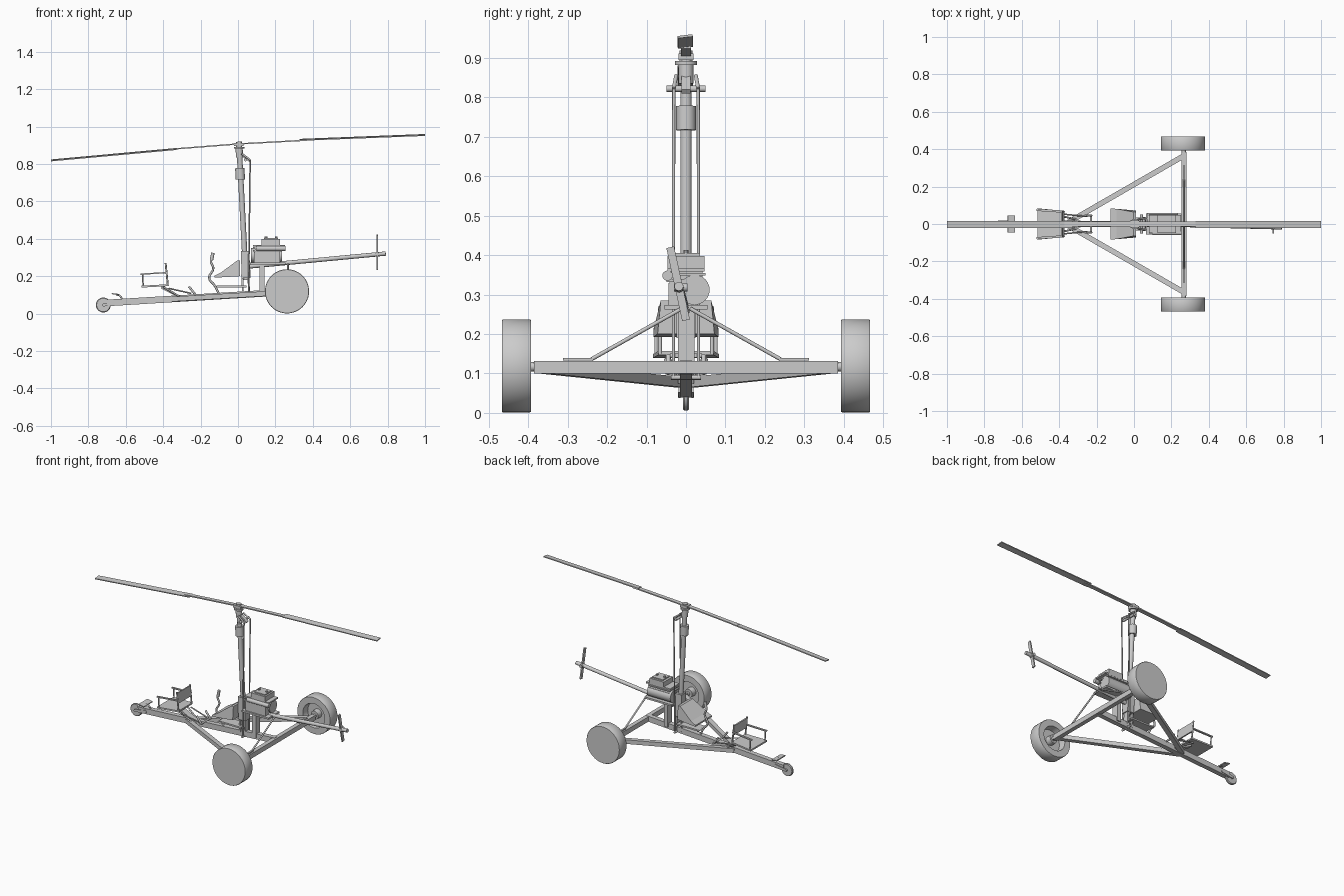
import bpy, bmesh, math
from mathutils import Vector, Matrix

cube = bpy.data.objects.get("Cube")
if cube:
    bpy.data.objects.remove(cube)

grey = bpy.data.materials.new("plain grey")
grey.use_nodes = True
grey.diffuse_color = (0.6, 0.6, 0.6, 1)
grey.node_tree.nodes["Principled BSDF"].inputs["Base Color"].default_value = (0.6, 0.6, 0.6, 1)


def finish(name, bm, smooth=False):
    bmesh.ops.recalc_face_normals(bm, faces=bm.faces)
    mesh = bpy.data.meshes.new(name)
    bm.to_mesh(mesh)
    bm.free()
    mesh.materials.append(grey)
    ob = bpy.data.objects.new(name, mesh)
    bpy.context.collection.objects.link(ob)
    if smooth:
        bpy.ops.object.select_all(action='DESELECT')
        ob.select_set(True)
        bpy.context.view_layer.objects.active = ob
        bpy.ops.object.shade_smooth_by_angle(angle=math.radians(35))
    return ob


def frame(a, b):
    """Matrix whose z runs from a to b and whose x is level, centred between them."""
    a, b = Vector(a), Vector(b)
    d = (b - a).normalized()
    side = d.cross(Vector((0, 0, 1)))
    side = side.normalized() if side.length > 0.3 else Vector((0, 1, 0))
    side = (side - d * side.dot(d)).normalized()
    m = Matrix((side, d.cross(side), d)).transposed().to_4x4()
    m.translation = (a + b) / 2
    return m, (b - a).length


def beam(name, a, b, width, thick, roll=0):
    m, length = frame(a, b)
    bm = bmesh.new()
    bmesh.ops.create_cube(bm, size=1, matrix=m @ Matrix.Rotation(roll, 4, 'Z')
                          @ Matrix.Diagonal((width, thick, length, 1)))
    return finish(name, bm)


def rod(name, a, b, r, r2=None, sides=16):
    m, length = frame(a, b)
    bm = bmesh.new()
    bmesh.ops.create_cone(bm, cap_ends=True, segments=sides, radius1=r,
                          radius2=r if r2 is None else r2, depth=length, matrix=m)
    return finish(name, bm, True)


def block(name, x, y, z):
    bm = bmesh.new()
    mid = [(p[0] + p[1]) / 2 for p in (x, y, z)]
    size = [p[1] - p[0] for p in (x, y, z)]
    bmesh.ops.create_cube(bm, size=1, matrix=Matrix.Translation(mid) @ Matrix.Diagonal((*size, 1)))
    return finish(name, bm)


def tapered(name, outline):
    """Side outline of (x, z, half width) points, closed across y."""
    bm = bmesh.new()
    rings = [[bm.verts.new((x, s * w, z)) for x, z, w in outline] for s in (-1, 1)]
    n = len(outline)
    for ring in rings:
        bm.faces.new(ring)
    for i in range(n):
        j = (i + 1) % n
        bm.faces.new((rings[0][i], rings[0][j], rings[1][j], rings[1][i]))
    return finish(name, bm)


def tube(name, points, r):
    curve = bpy.data.curves.new(name, 'CURVE')
    curve.dimensions = '3D'
    curve.bevel_depth = r
    curve.bevel_resolution = 2
    curve.use_fill_caps = True
    curve.resolution_u = 5
    sp = curve.splines.new('BEZIER')
    sp.bezier_points.add(len(points) - 1)
    for bp, p in zip(sp.bezier_points, points):
        bp.co = p
        bp.handle_left_type = bp.handle_right_type = 'AUTO'
    curve.materials.append(grey)
    ob = bpy.data.objects.new(name, curve)
    bpy.context.collection.objects.link(ob)


def lathe(name, profile, centre, sides=48):
    """Spin (radius, y) points about the y axis."""
    bm = bmesh.new()
    vs = [bm.verts.new((r, y, 0)) for r, y in profile]
    es = [bm.edges.new(pair) for pair in zip(vs, vs[1:])]
    bmesh.ops.spin(bm, geom=vs + es, axis=(0, 1, 0), cent=(0, 0, 0),
                   angle=math.tau, steps=sides)
    bmesh.ops.remove_doubles(bm, verts=bm.verts, dist=1e-5)
    bmesh.ops.translate(bm, verts=bm.verts, vec=centre)
    return finish(name, bm, True)


# Chassis
beam("keel_beam", (-0.70, 0, 0.057), (0.27, 0, 0.116), 0.03, 0.035)
block("axle_beam", (0.254, 0.281), (-0.385, 0.385), (0.1, 0.131))
for s, side in ((-1, "front"), (1, "back")):
    beam(side + "_diagonal_strut", (-0.35, s * 0.01, 0.077), (0.262, s * 0.362, 0.113), 0.028, 0.026)
    rod(side + "_brace_rod", (0.267, s * 0.24, 0.136), (0.267, s * 0.01, 0.265), 0.005)
    beam(side + "_brace_foot", (0.267, s * 0.235, 0.136), (0.267, s * 0.312, 0.136), 0.012, 0.007)
    # Main wheels: flat outside, dished inside
    lathe(side + "_wheel", [(0, s * 0.467), (0.116, s * 0.467), (0.118, s * 0.464), (0.118, s * 0.396),
                            (0.116, s * 0.393), (0.077, s * 0.393), (0.072, s * 0.435),
                            (0.028, s * 0.435), (0.026, s * 0.4), (0, s * 0.4)], (0.262, 0, 0.119))
    rod(side + "_stub_axle", (0.265, s * 0.38, 0.117), (0.265, s * 0.44, 0.117), 0.012)
    beam(side + "_nose_fork", (-0.72, s * 0.016, 0.046), (-0.64, s * 0.016, 0.06), 0.005, 0.016)

# Nose wheel and foot rest
lathe("nose_wheel", [(0, -0.008), (0.036, -0.008), (0.04, -0.004), (0.04, 0.004),
                     (0.036, 0.008), (0, 0.008)], (-0.72, 0, 0.046), 24)
rod("nose_wheel_pin", (-0.72, -0.02, 0.046), (-0.72, 0.02, 0.046), 0.007)
beam("foot_rest_plate", (-0.675, 0, 0.107), (-0.637, 0, 0.101), 0.09, 0.006)
tube("foot_rest_stem", [(-0.655, 0, 0.104), (-0.632, 0, 0.095), (-0.615, 0, 0.066)], 0.005)

# Pilot seat
tapered("seat_pan", [(-0.517, 0.139, 0.084), (-0.372, 0.147, 0.07),
                     (-0.372, 0.157, 0.07), (-0.517, 0.149, 0.084)])
beam("seat_back", (-0.380, 0, 0.2), (-0.387, 0, 0.265), 0.13, 0.008)
beam("seat_support", (-0.41, 0, 0.14), (-0.29, 0, 0.08), 0.04, 0.012)
for s, side in ((-1, "front"), (1, "back")):
    rod(side + "_seat_back_post", (-0.375, s * 0.066, 0.15), (-0.387, s * 0.066, 0.27), 0.005)
    rod(side + "_armrest_post", (-0.507, s * 0.076, 0.145), (-0.51, s * 0.076, 0.21), 0.004)
    beam(side + "_armrest", (-0.52, s * 0.076, 0.211), (-0.378, s * 0.066, 0.219), 0.012, 0.007)
    rod(side + "_seat_leg", (-0.4, s * 0.045, 0.143), (-0.31, s * 0.025, 0.09), 0.005)
    # Rear foot pedals and linkage
    rod(side + "_pedal", (-0.227, s * 0.045, 0.1), (-0.262, s * 0.045, 0.145), 0.006)
    rod(side + "_pedal_rail", (-0.37, s * 0.052, 0.135), (-0.25, s * 0.04, 0.108), 0.004)
rod("pedal_bar", (-0.23, -0.052, 0.103), (-0.23, 0.052, 0.103), 0.006)

# Control stick and floor linkage
tube("control_stick", [(-0.1, 0, 0.1), (-0.125, 0, 0.15), (-0.154, 0, 0.19), (-0.132, 0, 0.243),
                       (-0.145, 0, 0.28), (-0.137, 0, 0.3)], 0.006)
rod("stick_grip", (-0.142, 0, 0.285), (-0.134, 0, 0.325), 0.009)
rod("stick_pivot", (-0.11, -0.04, 0.145), (-0.11, 0.04, 0.145), 0.006)
block("linkage_tray", (-0.11, 0.045), (-0.035, 0.035), (0.14, 0.15))
rod("lower_linkage_bar", (0.055, -0.038, 0.09), (0.055, 0.038, 0.09), 0.006)

# Rear seat hopper
tapered("rear_seat_hopper", [(-0.125, 0.192, 0.083), (0.012, 0.2, 0.072), (0.012, 0.285, 0.064),
                             (-0.003, 0.285, 0.064), (-0.093, 0.218, 0.081), (-0.125, 0.202, 0.083)])

# Mast
for x in (0.022, 0.055):
    beam("mast_foot_bar", (x + 0.005, 0, 0.095), (x, 0, 0.21), 0.034, 0.01)
tapered("mast_socket", [(0.02, 0.19, 0.024), (0.068, 0.19, 0.024), (0.06, 0.335, 0.024), (0.015, 0.335, 0.024)])
rod("mast_tube", (0.043, 0, 0.18), (0.008, 0, 0.85), 0.0145, sides=24)
rod("mast_collar", (0.0125, 0, 0.717), (0.0095, 0, 0.778), 0.025, sides=24)

# Rotor head and control rods
rod("tilt_bar", (0.04, -0.05, 0.822), (0.04, 0.05, 0.822), 0.008)
beam("tilt_arm", (0.065, 0, 0.815), (0.006, 0, 0.86), 0.022, 0.012)
rod("rotor_bearing", (0.008, 0, 0.835), (0.006, 0, 0.885), 0.019, sides=24)
rod("bearing_flange", (0.006, 0, 0.882), (0.006, 0, 0.892), 0.028, sides=24)
rod("rotor_cap", (0.006, 0, 0.89), (0.005, 0, 0.919), 0.016, sides=24)
block("rotor_clamp", (-0.022, 0.03), (-0.019, 0.019), (0.895, 0.912))
for s, side in ((-1, "front"), (1, "back")):
    rod(side + "_control_rod", (0.056, s * 0.032, 0.09), (0.065, s * 0.031, 0.822), 0.004)
    rod(side + "_control_link", (0.065, s * 0.031, 0.822), (0.02, s * 0.025, 0.855), 0.005)

# Rotor blades: narrow inner straps with wider outer blades
for s, side, mid_z, tip_z in ((-1, "right", 0.878, 0.819), (1, "left", 0.927, 0.955)):
    beam(side + "_rotor_strap", (0, 0, 0.907), (s * 0.37, 0, mid_z), 0.026, 0.007)
    beam(side + "_rotor_blade", (s * 0.33, -0.002, mid_z + 0.002), (s, -0.002, tip_z),
         0.038, 0.006, s * 0.12)

# Engine on its mount
block("engine_post", (0.115, 0.142), (-0.02, 0.022), (0.1, 0.26))
block("engine_mount", (0.065, 0.255), (-0.055, 0.055), (0.262, 0.273))
block("crankcase", (0.085, 0.225), (-0.045, 0.03), (0.273, 0.33))
rod("engine_barrel", (0.07, 0.022, 0.312), (0.235, 0.022, 0.312), 0.038, sides=24)
for z in (0.332, 0.348):
    block("engine_fin", (0.08, 0.235), (-0.05, 0.05), (z, z + 0.007))
block("engine_core", (0.09, 0.225), (-0.042, 0.042), (0.325, 0.36))
block("engine_deck", (0.08, 0.252), (-0.047, 0.047), (0.358, 0.367))
block("cylinder_head", (0.125, 0.225), (-0.047, 0.047), (0.367, 0.398))
block("head_cover", (0.14, 0.215), (-0.035, 0.035), (0.398, 0.405))
for x in (0.15, 0.205):
    rod("spark_plug", (x, 0, 0.4), (x, 0, 0.413), 0.007, sides=10)
rod("exhaust_pipe", (0.10, -0.047, 0.348), (0.255, -0.047, 0.348), 0.013)

# Tail boom and tail rotor
rod("tail_boom", (0.06, 0, 0.252), (0.79, -0.018, 0.321), 0.0115)
rod("tail_hub", (0.745, -0.03, 0.318), (0.745, 0.004, 0.318), 0.01)
beam("tail_rotor_blade", (0.745, 0.0, 0.235), (0.745, -0.04, 0.42), 0.02, 0.008)
